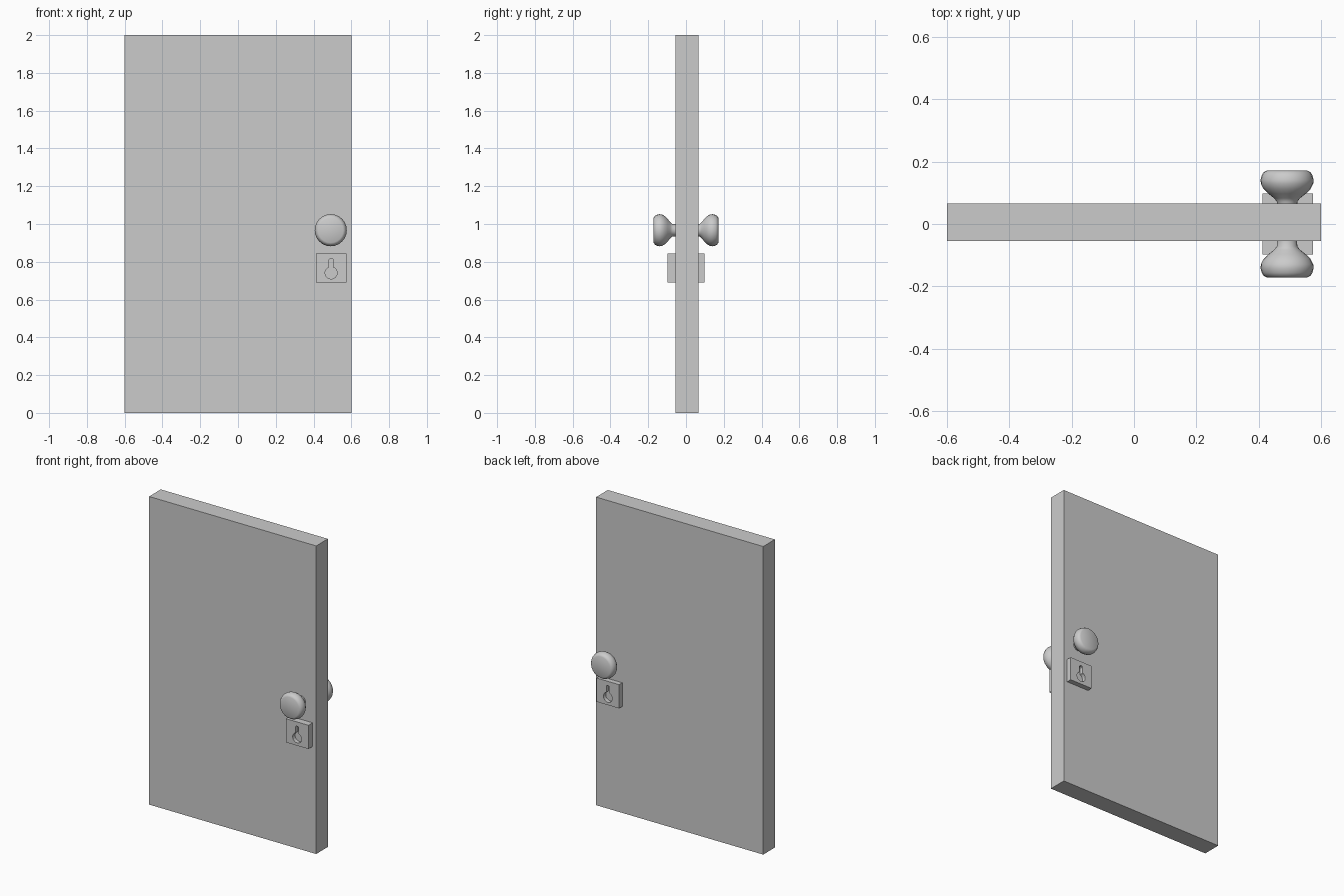
import bpy, bmesh, math
from mathutils import Matrix

if "Cube" in bpy.data.objects:
    bpy.data.objects.remove(bpy.data.objects["Cube"])

KNOB_X, KNOB_Z = 0.491, 0.967
LOCK_X, LOCK_Z = 0.493, 0.768
DOOR_FRONT, DOOR_BACK = -0.055, 0.065


def new_object(name, bm):
    bmesh.ops.recalc_face_normals(bm, faces=bm.faces)
    mesh = bpy.data.meshes.new(name)
    bm.to_mesh(mesh)
    bm.free()
    obj = bpy.data.objects.new(name, mesh)
    bpy.context.collection.objects.link(obj)
    return obj


def box(name, x0, x1, y0, y1, z0, z1):
    bm = bmesh.new()
    m = Matrix.Translation(((x0 + x1) / 2, (y0 + y1) / 2, (z0 + z1) / 2))
    bmesh.ops.create_cube(bm, size=1, matrix=m @ Matrix.Diagonal((x1 - x0, y1 - y0, z1 - z0, 1)))
    return new_object(name, bm)


def knob(name, side):
    # lathe profile: radius, distance from the door's middle plane
    profile = [(0.032, 0.05), (0.033, 0.072), (0.042, 0.083), (0.060, 0.097), (0.075, 0.112),
               (0.084, 0.129), (0.085, 0.142), (0.081, 0.157), (0.075, 0.166), (0.066, 0.171)]
    n = 24
    bm = bmesh.new()
    rings = [[bm.verts.new((KNOB_X + r * math.cos(2 * math.pi * i / n), side * d,
                            KNOB_Z + r * math.sin(2 * math.pi * i / n))) for i in range(n)]
             for r, d in profile]
    for a, b in zip(rings, rings[1:]):
        for i in range(n):
            bm.faces.new((a[i], a[(i + 1) % n], b[(i + 1) % n], b[i]))
    bm.faces.new(rings[0])
    bm.faces.new(rings[-1])
    obj = new_object(name, bm)
    bpy.ops.object.select_all(action='DESELECT')
    bpy.context.view_layer.objects.active = obj
    obj.select_set(True)
    bpy.ops.object.shade_smooth_by_angle(angle=math.radians(40))


def keyhole_cutter(side, inner, outer):
    # round hole with a narrow slot rising from it
    r, slot, top, cz = 0.032, 0.011, 0.817, 0.741
    gap = math.asin(slot / r)
    start, sweep, n = math.pi / 2 + gap, 2 * math.pi - 2 * gap, 16
    outline = [(LOCK_X + r * math.cos(start + sweep * i / n),
                cz + r * math.sin(start + sweep * i / n)) for i in range(n + 1)]
    outline += [(LOCK_X + slot, top - 0.005), (LOCK_X + slot / 2, top),
                (LOCK_X - slot / 2, top), (LOCK_X - slot, top - 0.005)]
    bm = bmesh.new()
    face = bm.faces.new([bm.verts.new((x, side * inner, z)) for x, z in outline])
    out = bmesh.ops.extrude_face_region(bm, geom=[face], use_keep_orig=True)
    moved = [v for v in out['geom'] if isinstance(v, bmesh.types.BMVert)]
    bmesh.ops.translate(bm, verts=moved, vec=(0, side * (outer - inner), 0))
    return new_object("keyhole_cutter", bm)


def lock_plate(name, side, surface):
    y0, y1 = sorted((surface, side * 0.098))
    plate = box(name, LOCK_X - 0.081, LOCK_X + 0.081, y0, y1, LOCK_Z - 0.077, LOCK_Z + 0.077)
    cutter = keyhole_cutter(side, 0.073, 0.12)
    cutter.hide_render = True
    mod = plate.modifiers.new("keyhole", 'BOOLEAN')
    mod.operation, mod.solver, mod.object = 'DIFFERENCE', 'EXACT', cutter
    bpy.context.view_layer.objects.active = plate
    bpy.ops.object.modifier_apply(modifier=mod.name)
    bpy.data.objects.remove(cutter)


# Door slab
box("door_panel", -0.6, 0.6, DOOR_FRONT, DOOR_BACK, 0, 2)

# Matching hardware on both faces
for label, side, surface in (("front", -1, DOOR_FRONT), ("back", 1, DOOR_BACK)):
    knob(label + "_knob", side)
    lock_plate(label + "_lock_plate", side, surface)
